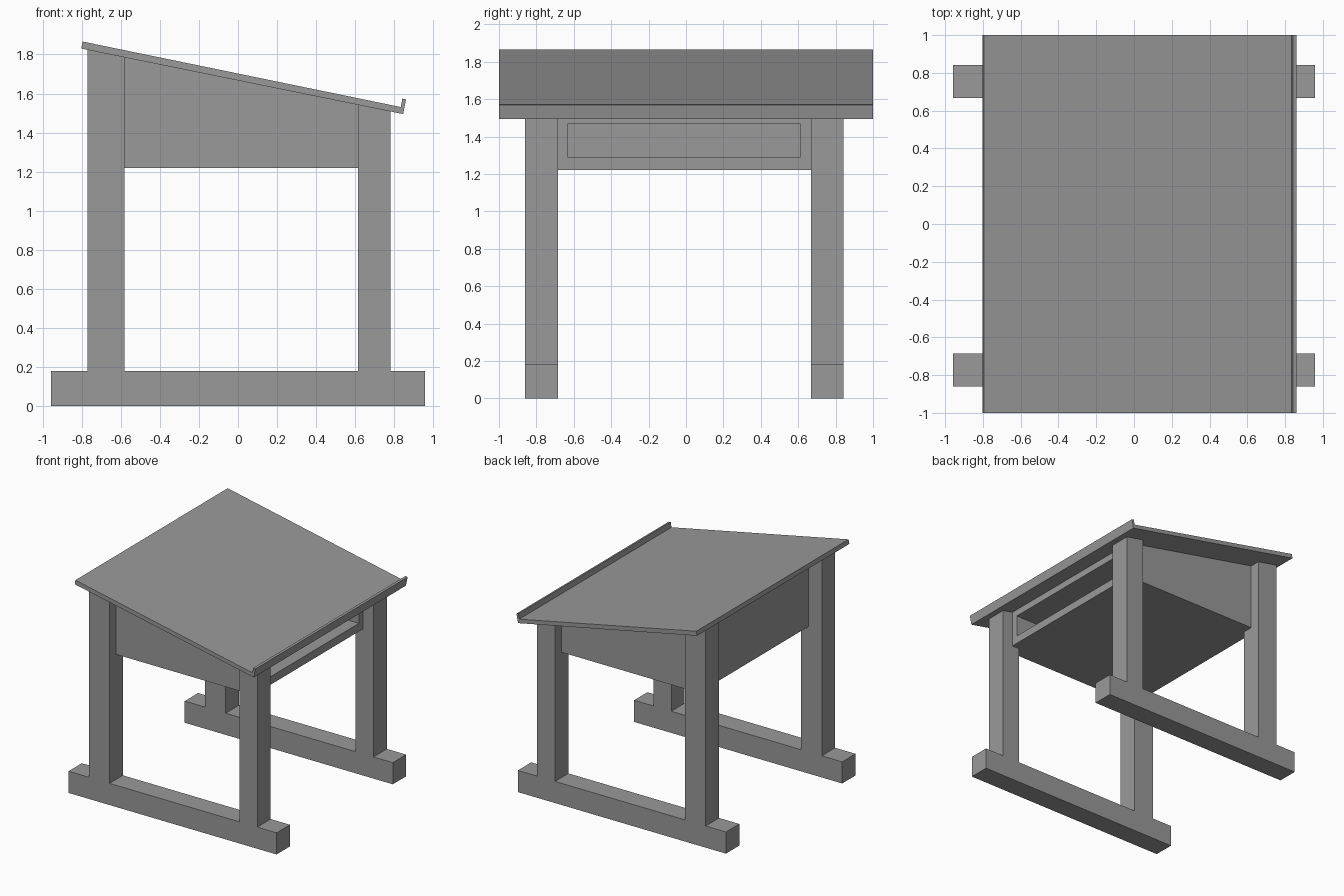
import bpy
import bmesh
from mathutils import Vector

cube = bpy.data.objects.get("Cube")
if cube:
    bpy.data.objects.remove(cube, do_unlink=True)

GREY = (0.32, 0.32, 0.32, 1)
mat = bpy.data.materials.new("plain grey")
mat.use_nodes = True
mat.diffuse_color = GREY
mat.node_tree.nodes["Principled BSDF"].inputs["Base Color"].default_value = GREY


def underside(x):
    """Height of the sloping desk top's lower surface."""
    return 1.495 - 0.2036 * (x - 0.845)


def prism(name, profile, y0, y1, edit=None):
    """Extrude an x-z profile from y0 to y1."""
    bm = bmesh.new()
    face = bm.faces.new([bm.verts.new((x, y0, z)) for x, z in profile])
    new = bmesh.ops.extrude_face_region(bm, geom=[face])["geom"]
    verts = [v for v in new if isinstance(v, bmesh.types.BMVert)]
    bmesh.ops.translate(bm, verts=verts, vec=(0, y1 - y0, 0))
    bmesh.ops.recalc_face_normals(bm, faces=bm.faces)
    if edit:
        edit(bm)
    mesh = bpy.data.meshes.new(name)
    bm.to_mesh(mesh)
    bm.free()
    mesh.materials.append(mat)
    obj = bpy.data.objects.new(name, mesh)
    bpy.context.collection.objects.link(obj)
    return obj


# Sloping top with a raised pencil lip along the low edge
prism("desk_top", [(-0.802, 1.83), (0.845, 1.495), (0.86, 1.57), (0.841, 1.574),
                   (0.833, 1.531), (-0.795, 1.866)], -1, 1)

# Side frames: a floor bar with two posts cut to the slope
BAR = 0.18
posts = [(0.615, 0.78), (-0.58, -0.77)]
(a, b), (c, d) = posts
frame = [(-0.957, 0), (0.957, 0), (0.957, BAR),
         (b, BAR), (b, underside(b)), (a, underside(a)), (a, BAR),
         (c, BAR), (c, underside(c)), (d, underside(d)), (d, BAR), (-0.957, BAR)]
prism("right_leg_frame", frame, -0.86, -0.685)
prism("left_leg_frame", frame, 0.667, 0.842)


def cut_shelf(bm):
    """Inset the low end and push it inward to leave an open shelf."""
    end = max(bm.faces, key=lambda f: f.calc_center_median().x)
    mid = end.calc_center_median()
    bmesh.ops.inset_individual(bm, faces=[end], thickness=0.05)
    for v in end.verts:
        v.co.y = 0.61 if v.co.y > mid.y else -0.63
        v.co.z = 1.47 if v.co.z > mid.z else 1.287
    new = bmesh.ops.extrude_face_region(bm, geom=[end])["geom"]
    verts = [v for v in new if isinstance(v, bmesh.types.BMVert)]
    bmesh.ops.translate(bm, verts=verts, vec=Vector((-1.26, 0, 0)))
    if end.is_valid:
        bm.faces.remove(end)
    bmesh.ops.recalc_face_normals(bm, faces=bm.faces)


# Storage box under the top, open at the low end
X0, X1, BASE = -0.645, 0.685, 1.22
prism("storage_box", [(X0, BASE), (X1, BASE), (X1, underside(X1)), (X0, underside(X0))],
      -0.775, 0.755, cut_shelf)
